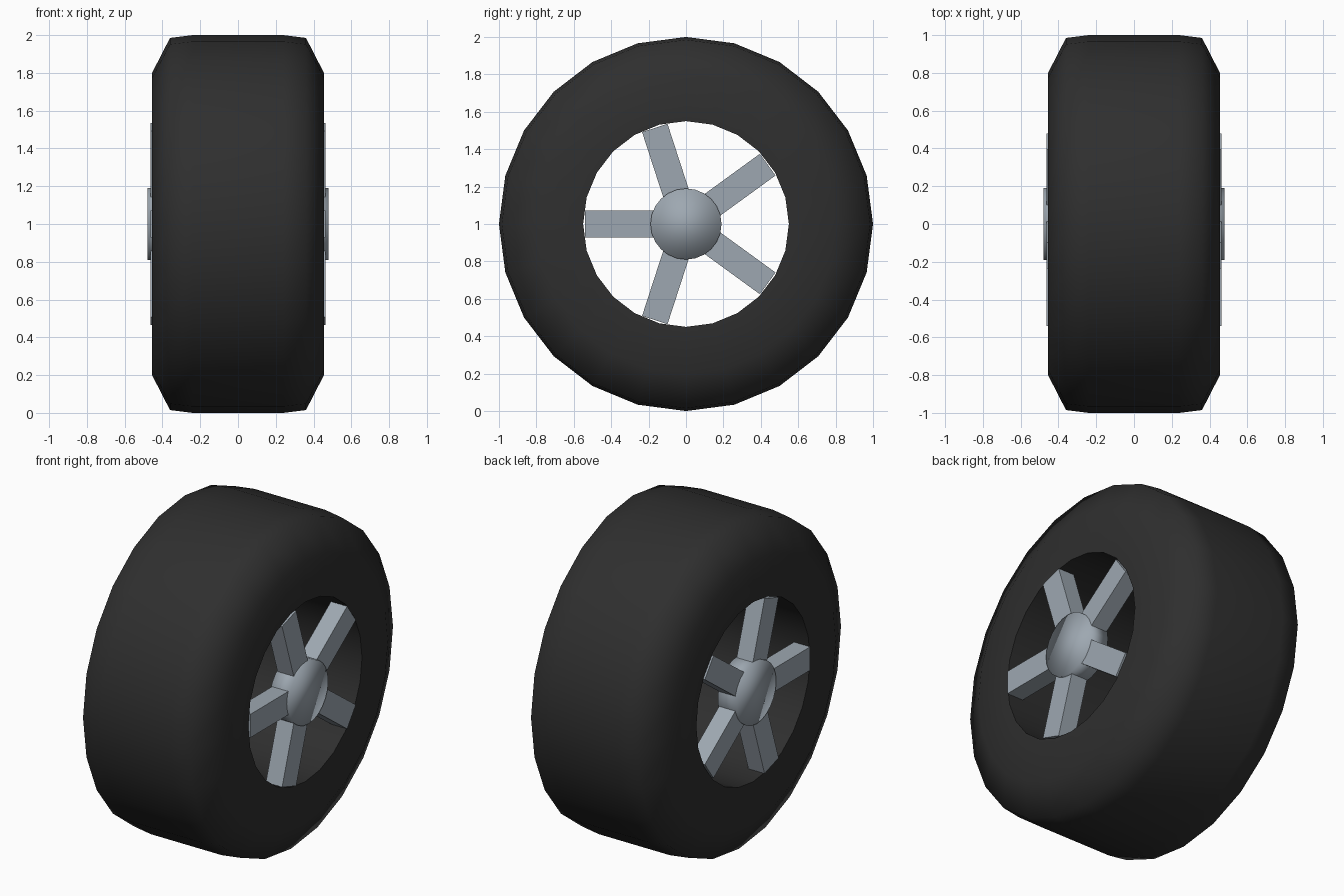
import bpy, bmesh, math
from mathutils import Matrix

cube = bpy.data.objects.get("Cube")
if cube:
    bpy.data.objects.remove(cube, do_unlink=True)

AXLE = Matrix.Translation((0, 0, 1))


def material(name, rgb):
    mat = bpy.data.materials.new(name)
    mat.use_nodes = True
    mat.diffuse_color = (*rgb, 1)
    mat.node_tree.nodes["Principled BSDF"].inputs["Base Color"].default_value = (*rgb, 1)
    return mat


def finish(bm, name, mat, smooth_angle=None):
    bmesh.ops.recalc_face_normals(bm, faces=bm.faces)
    mesh = bpy.data.meshes.new(name)
    bm.to_mesh(mesh)
    bm.free()
    mesh.materials.append(mat)
    obj = bpy.data.objects.new(name, mesh)
    bpy.context.collection.objects.link(obj)
    if smooth_angle:
        bpy.ops.object.select_all(action='DESELECT')
        obj.select_set(True)
        bpy.context.view_layer.objects.active = obj
        bpy.ops.object.shade_smooth_by_angle(angle=math.radians(smooth_angle))
    return obj


rubber = material("black rubber", (0.028, 0.028, 0.028))
metal = material("blue grey metal", (0.34, 0.39, 0.44))

# Tyre: closed (x, radius) profile spun around the axle
half = [(0.455, 0.55), (0.455, 0.80), (0.36, 0.985), (0.24, 1.0)]
profile = half + [(-x, r) for x, r in reversed(half)]
bm = bmesh.new()
ring = [bm.verts.new((x, 0, r)) for x, r in profile]
edges = [bm.edges.new((ring[i - 1], ring[i])) for i in range(len(ring))]
bmesh.ops.spin(bm, geom=ring + edges, cent=(0, 0, 0), axis=(1, 0, 0),
               angle=math.tau, steps=24, use_merge=True)
bmesh.ops.remove_doubles(bm, verts=bm.verts, dist=0.0005)
bm.transform(AXLE)
finish(bm, "tyre", rubber, 60)

for side, label in ((1, "left"), (-1, "right")):
    # Hub: short cylinder with softly shaded cap
    bm = bmesh.new()
    bmesh.ops.create_cone(bm, cap_ends=True, segments=24, radius1=0.19,
                          radius2=0.19, depth=0.13)
    bm.transform(AXLE @ Matrix.Translation((side * 0.413, 0, 0))
                 @ Matrix.Rotation(math.pi / 2, 4, 'Y'))
    finish(bm, label + "_hub", metal, 180)

    # Five flat spokes, one pointing straight forward
    for i in range(5):
        bm = bmesh.new()
        bmesh.ops.create_cube(bm, size=1)
        bm.transform(AXLE @ Matrix.Rotation(math.tau * i / 5, 4, 'X')
                     @ Matrix.Translation((side * 0.408, -0.32, 0))
                     @ Matrix.Diagonal((0.11, 0.44, 0.143, 1)))
        finish(bm, f"{label}_spoke_{i + 1}", metal)
